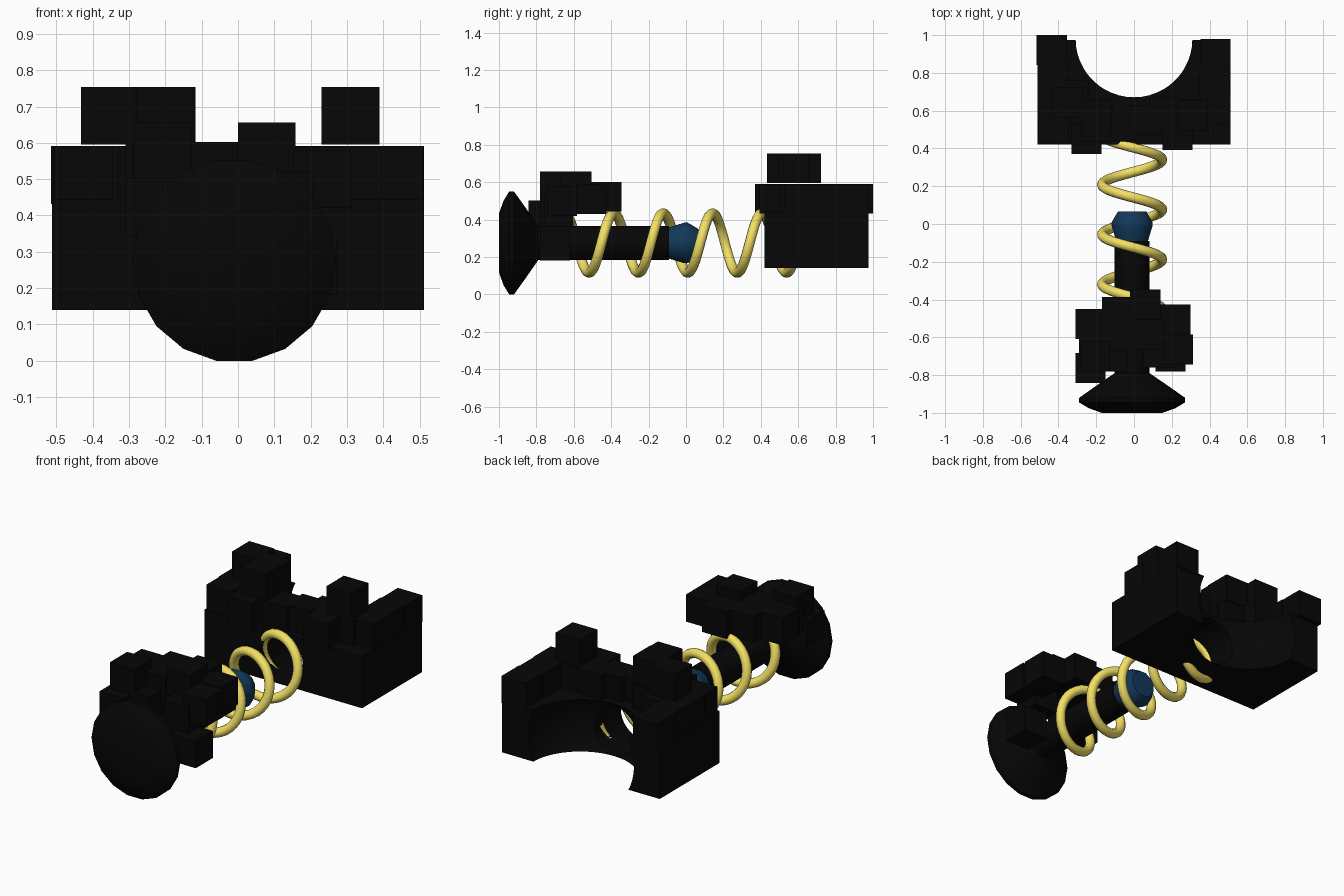
import bpy, bmesh, math
from mathutils import Matrix, Vector

if "Cube" in bpy.data.objects:
    bpy.data.objects.remove(bpy.data.objects["Cube"])

CX, CZ = -0.01, 0.275      # axis of the rod and spring
S = 0.159                  # side of the small cubes


def material(name, rgb):
    m = bpy.data.materials.new(name)
    m.diffuse_color = (*rgb, 1)
    m.use_nodes = True
    m.node_tree.nodes["Principled BSDF"].inputs["Base Color"].default_value = m.diffuse_color
    return m


BLACK = material("black", (0.002, 0.002, 0.002))
BLUE = material("blue", (0.006, 0.04, 0.10))
YELLOW = material("yellow", (0.90, 0.75, 0.13))


def finish(name, bm, mat=None):
    bmesh.ops.recalc_face_normals(bm, faces=bm.faces)
    me = bpy.data.meshes.new(name)
    bm.to_mesh(me)
    bm.free()
    ob = bpy.data.objects.new(name, me)
    bpy.context.collection.objects.link(ob)
    if mat:
        me.materials.append(mat)
    return ob


def activate(ob):
    bpy.ops.object.select_all(action='DESELECT')
    ob.select_set(True)
    bpy.context.view_layer.objects.active = ob


def add_box(bm, lo, hi):
    lo, hi = Vector(lo), Vector(hi)
    mat = Matrix.Translation((lo + hi) / 2) @ Matrix.Diagonal((*(hi - lo), 1))
    bmesh.ops.create_cube(bm, size=1, matrix=mat)


def cubes(name, corners):
    bm = bmesh.new()
    for c in corners:
        add_box(bm, c, [v + S for v in c])
    return finish(name, bm, BLACK)


def lathe(name, profile, sides, mat):
    """Turn (radius, y) points round the rod axis."""
    bm = bmesh.new()
    rings = []
    for r, y in profile:
        if r == 0:
            rings.append([bm.verts.new((CX, y, CZ))] * sides)
            continue
        angles = [2 * math.pi * (i + 0.5) / sides - math.pi / 2 for i in range(sides)]
        rings.append([bm.verts.new((CX + r * math.cos(a), y, CZ + r * math.sin(a))) for a in angles])
    for a, b in zip(rings, rings[1:]):
        for i in range(sides):
            j = (i + 1) % sides
            bm.faces.new(list(dict.fromkeys((a[i], a[j], b[j], b[i]))))
    activate(finish(name, bm, mat))
    bpy.ops.object.shade_smooth_by_angle(angle=math.radians(40))


def cylinder_cutter(name, loc, radius, depth, rot, sides):
    bm = bmesh.new()
    bmesh.ops.create_cone(bm, cap_ends=True, segments=sides, radius1=radius, radius2=radius,
                          depth=depth, matrix=Matrix.Translation(loc) @ rot)
    ob = finish(name, bm)
    ob.hide_render = True
    return ob


def sphere_cutter(name, loc, radius):
    bm = bmesh.new()
    bmesh.ops.create_uvsphere(bm, u_segments=48, v_segments=24, radius=radius,
                              matrix=Matrix.Translation(loc))
    ob = finish(name, bm)
    ob.hide_render = True
    return ob


def cut(ob, cutter):
    m = ob.modifiers.new("cut", 'BOOLEAN')
    m.operation, m.solver, m.use_self, m.object = 'DIFFERENCE', 'EXACT', True, cutter
    activate(ob)
    bpy.ops.object.modifier_apply(modifier=m.name)


# rear block
bm = bmesh.new()
add_box(bm, (-0.512, 0.42, 0.14), (0.512, 0.975, 0.445))
block = finish("rear_block", bm, BLACK)

# cubes on top of the rear block, two layers
low, high = 0.432, 0.595
layer_one = [(-0.515, 0.842), (-0.51, 0.70), (-0.51, 0.55), (-0.505, 0.43), (-0.33, 0.37),
             (-0.40, 0.60), (-0.27, 0.50), (-0.15, 0.44), (-0.02, 0.47), (0.08, 0.51),
             (0.15, 0.392), (0.24, 0.50), (0.352, 0.525), (0.348, 0.67), (0.353, 0.82)]
layer_two = [(-0.28, 0.433), (-0.432, 0.563), (-0.276, 0.50), (0.23, 0.495)]
studs = cubes("rear_block_cubes", [(x, y, low) for x, y in layer_one] +
              [(x, y, high) for x, y in layer_two])

# rounded recess and spring hole
recess = sphere_cutter("recess_cutter", (0, 0.98, 0.2925), 0.3455)
trim = cylinder_cutter("trim_cutter", (0, 0.98, 0.45), 0.31, 1.2, Matrix(), 48)
hole = cylinder_cutter("hole_cutter", (CX, 0.56, CZ + 0.01), 0.14, 0.6,
                       Matrix.Rotation(math.pi / 2, 4, 'X'), 32)
cut(block, recess)
cut(block, hole)
cut(studs, trim)
for c in (recess, trim, hole):
    bpy.data.objects.remove(c)
activate(block)
bpy.ops.object.shade_smooth_by_angle(angle=math.radians(30))

# cubes around the handle
cubes("handle_cubes", [
    (-0.31, -0.842, 0.343), (-0.285, -0.78, 0.497), (-0.29, -0.69, 0.44), (-0.31, -0.61, 0.443),
    (-0.17, -0.545, 0.443), (-0.02, -0.505, 0.443), (0.14, -0.585, 0.43), (0.153, -0.743, 0.42),
    (0.113, -0.78, 0.182), (0.0, -0.665, 0.497), (-0.16, -0.67, 0.443), (0.05, -0.76, 0.36),
    (-0.19, -0.78, 0.36)])

# plunger rod with flared knob
lathe("plunger_rod", [(0, -1.0), (0.16, -1.0), (0.23, -0.975), (0.28, -0.945), (0.28, -0.92),
                      (0.195, -0.86), (0.093, -0.79), (0.093, -0.09), (0, -0.09)], 18, BLACK)

# blue tip
lathe("plunger_tip", [(0, -0.095), (0.085, -0.095), (0.112, -0.01), (0.112, 0.01),
                      (0.078, 0.066), (0, 0.066)], 12, BLUE)

# coil spring
cu = bpy.data.curves.new("spring", 'CURVE')
cu.dimensions = '3D'
cu.bevel_depth = 0.027
cu.bevel_resolution = 3
cu.use_fill_caps = True
n, y0, y1, pitch, R = 150, -0.62, 0.60, 0.264, 0.159
sp = cu.splines.new('POLY')
sp.points.add(n)
for i, p in enumerate(sp.points):
    y = y0 + (y1 - y0) * i / n
    a = 2 * math.pi * (y - 0.34) / pitch
    p.co = (CX + R * math.cos(a), y, CZ + R * math.sin(a), 1)
sp.use_smooth = True
cu.materials.append(YELLOW)
bpy.context.collection.objects.link(bpy.data.objects.new("spring", cu))
